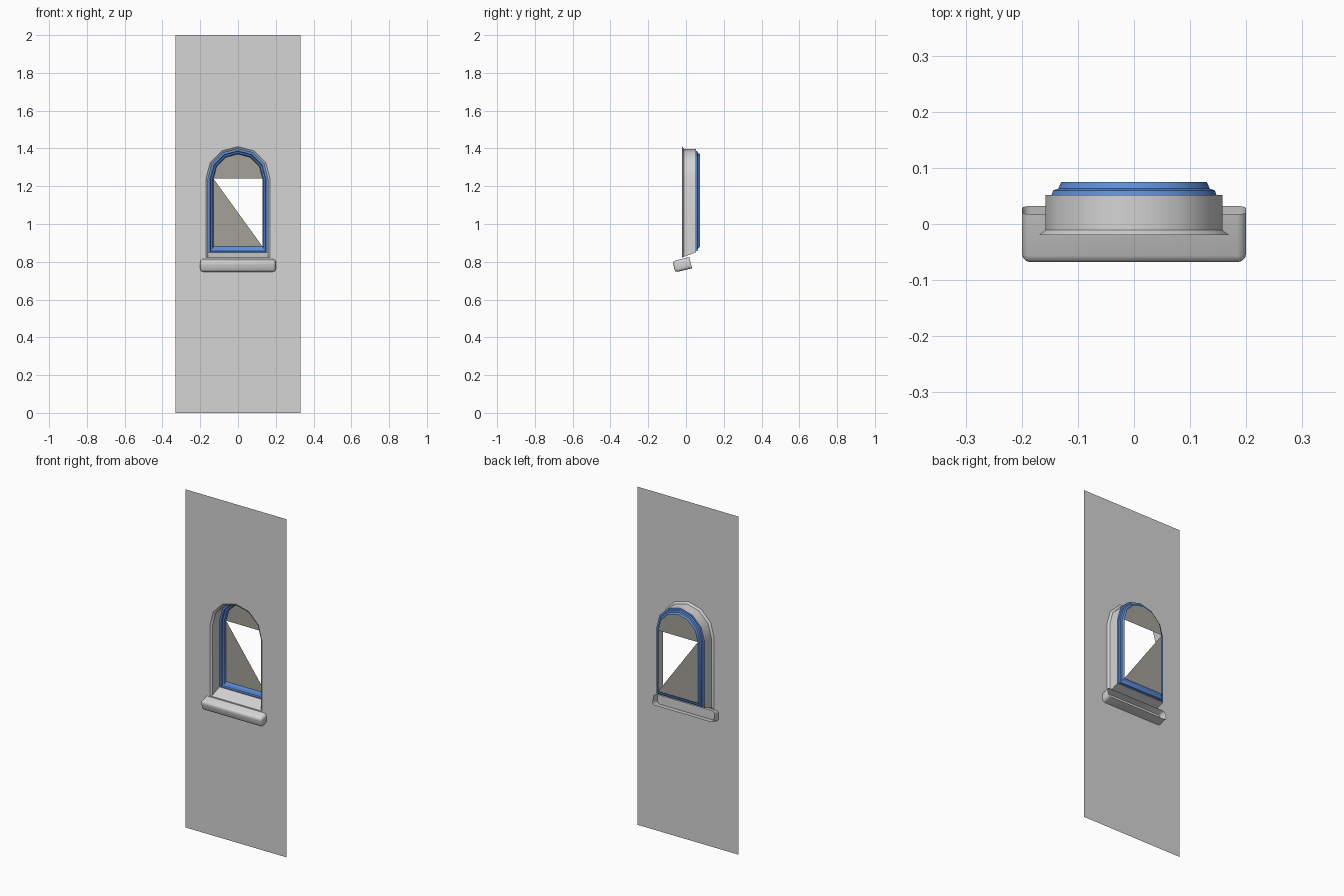
import bpy, bmesh, math
from mathutils import Matrix

cube = bpy.data.objects.get("Cube")
if cube:
    bpy.data.objects.remove(cube, do_unlink=True)

ARCH_Z = 1.24      # height where the arch springs
WALL_Y = -0.02


def material(name, rgb):
    m = bpy.data.materials.new(name)
    m.use_nodes = True
    m.diffuse_color = (*rgb, 1)
    m.node_tree.nodes["Principled BSDF"].inputs["Base Color"].default_value = (*rgb, 1)
    return m


plaster = material("light grey plaster", (0.66, 0.66, 0.66))
blue = material("blue paint", (0.11, 0.27, 0.70))
pane_grey = material("warm grey pane", (0.37, 0.355, 0.315))


def finish(bm, name, mat, smooth=False):
    mesh = bpy.data.meshes.new(name)
    bm.to_mesh(mesh)
    bm.free()
    mesh.materials.append(mat)
    ob = bpy.data.objects.new(name, mesh)
    bpy.context.collection.objects.link(ob)
    if smooth:
        bpy.ops.object.select_all(action="DESELECT")
        ob.select_set(True)
        bpy.context.view_layer.objects.active = ob
        bpy.ops.object.shade_smooth_by_angle(angle=math.radians(40))
    return ob


def arch_points(r, bottom, y):
    """Round-headed outline, six segments over the arch."""
    arc = [(r * math.cos(i * math.pi / 6), y, ARCH_Z + r * math.sin(i * math.pi / 6))
           for i in range(7)]
    return [(r, y, bottom)] + arc + [(-r, y, bottom)]


def arch_loft(name, rings, mat):
    """Skin a row of arched outlines, each (half width, bottom, depth)."""
    bm = bmesh.new()
    loops = [[bm.verts.new(p) for p in arch_points(*ring)] for ring in rings]
    for a, b in zip(loops, loops[1:]):
        for i in range(len(a)):
            j = (i + 1) % len(a)
            bm.faces.new((a[i], a[j], b[j], b[i]))
    return finish(bm, name, mat, smooth=True)


# Wall sheet with the arched opening
opening = (0.17, 0.822, WALL_Y)
bm = bmesh.new()
corners = [(-0.33, WALL_Y, 0), (0.33, WALL_Y, 0), (0.33, WALL_Y, 2), (-0.33, WALL_Y, 2)]
edges = []
for outline in (corners, arch_points(*opening)):
    vs = [bm.verts.new(p) for p in outline]
    edges += [bm.edges.new((vs[i - 1], vs[i])) for i in range(len(vs))]
bmesh.ops.triangle_fill(bm, use_beauty=True, use_dissolve=False, edges=edges, normal=(0, -1, 0))
finish(bm, "wall", plaster)

# Reveal with a small flare at the wall, and the stepped frame behind it
arch_loft("window_reveal",
          [opening, (0.158, 0.826, -0.011), (0.158, 0.85, 0.052)], plaster)
arch_loft("window_frame",
          [(0.158, 0.85, 0.052), (0.147, 0.855, 0.052), (0.144, 0.858, 0.06),
           (0.135, 0.867, 0.063), (0.13, 0.88, 0.075)], blue)

# Pane: arched head and the lower triangle, leaving the broken corner open
bm = bmesh.new()
outline = [bm.verts.new(p) for p in arch_points(0.13, 0.88, 0.075)]
bm.faces.new(reversed(outline[1:-1]))
bm.faces.new((outline[0], outline[-2], outline[-1]))
finish(bm, "window_pane", pane_grey)

# Sill: tilted rounded box, open at the back
bm = bmesh.new()
bmesh.ops.create_cube(bm, size=1, matrix=Matrix.Diagonal((0.4, 0.092, 0.061, 1)))
back = max(bm.faces, key=lambda f: f.calc_center_median().y)
rounded = [e for e in bm.edges if e not in back.edges[:]]
bm.faces.remove(back)
bmesh.ops.bevel(bm, geom=rounded, offset=0.016, offset_type="OFFSET",
                segments=3, profile=0.5, affect="EDGES")
tilt = Matrix.Translation((0, -0.02, 0.784)) @ Matrix.Rotation(math.radians(14), 4, "X")
bmesh.ops.transform(bm, matrix=tilt, verts=bm.verts)
finish(bm, "window_sill", plaster, smooth=True)
